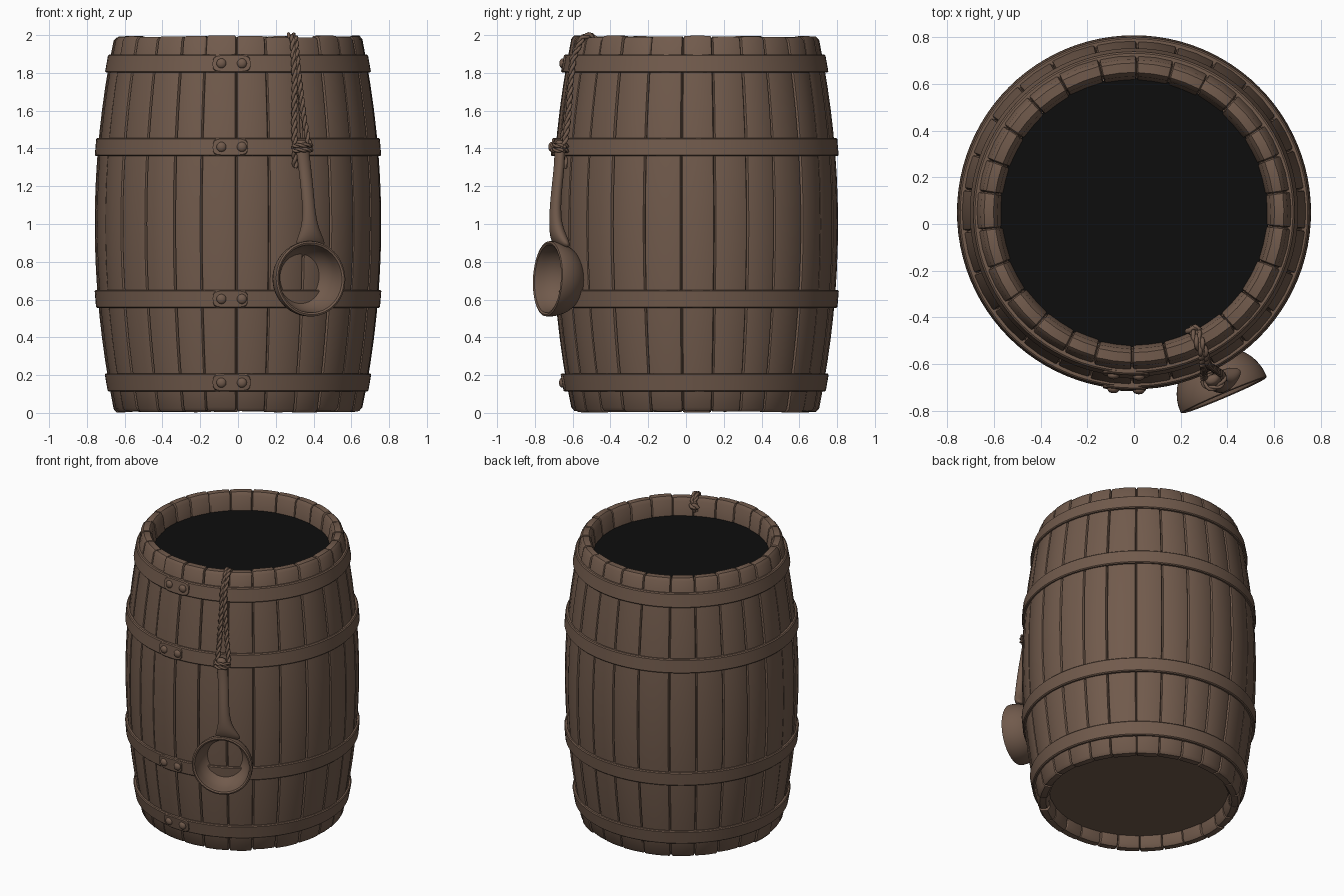
import bpy, bmesh, math, random
from mathutils import Vector, Matrix

if "Cube" in bpy.data.objects:
    bpy.data.objects.remove(bpy.data.objects["Cube"])

random.seed(4)
CY = 0.05                      # barrel axis in y
FRONT = -math.pi / 2


def material(name, col):
    m = bpy.data.materials.new(name)
    m.diffuse_color = (*col, 1)
    m.use_nodes = True
    m.node_tree.nodes["Principled BSDF"].inputs["Base Color"].default_value = m.diffuse_color
    return m


WOOD = material("brown_wood", (0.165, 0.103, 0.072))
DARK = material("black_water", (0.004, 0.004, 0.004))


def finish(name, bm, mat=WOOD, angle=35):
    bmesh.ops.recalc_face_normals(bm, faces=bm.faces)
    me = bpy.data.meshes.new(name)
    bm.to_mesh(me)
    bm.free()
    me.materials.append(mat)
    ob = bpy.data.objects.new(name, me)
    bpy.context.collection.objects.link(ob)
    bpy.ops.object.select_all(action='DESELECT')
    ob.select_set(True)
    bpy.context.view_layer.objects.active = ob
    bpy.ops.object.shade_smooth_by_angle(angle=math.radians(angle))
    return ob


def skin(bm, rings, wrap_rings=False, wrap_section=True):
    """Quads between successive rings of equal length."""
    vs = [[bm.verts.new(p) for p in r] for r in rings]
    n, k = len(vs), len(vs[0])
    for i in range(n if wrap_rings else n - 1):
        for j in range(k if wrap_section else k - 1):
            a, b = vs[i], vs[(i + 1) % n]
            bm.faces.new((a[j], a[(j + 1) % k], b[(j + 1) % k], b[j]))
    return vs


def polar(r, a, z):
    return Vector((r * math.cos(a), CY + r * math.sin(a), z))


def bulge(z):
    return 0.755 - 0.105 * (z - 1) ** 2


# Staves: lathe with a groove at every joint; profile = r, z, inward direction
prof = [(0.575, 0.09, 1, 0), (0.583, 0.03, 1, 0), (0.60, 0.008, 0, 1), (0.64, 0.008, 0, 1)]
for i in range(17):
    z = 0.025 + 1.95 * i / 16
    prof.append((bulge(z), z, -1, 0))
prof += [(0.64, 1.992, 0, -1), (0.60, 1.992, 0, -1), (0.583, 1.97, 1, 0), (0.568, 1.86, 1, 0)]
N = 26
joints = [FRONT + math.tau * (i + random.uniform(-0.1, 0.1)) / N for i in range(N)]
joints.append(joints[0] + math.tau)
rings = []
for a0, a1 in zip(joints, joints[1:]):
    dr, dz = random.uniform(-0.003, 0.003), random.uniform(-0.006, 0.006)
    e = 0.009
    for a, g in ((a0, 0.016), (a0 + e, 0.002), (a0 + 2 * e, 0), ((a0 + a1) / 2, -0.001),
                 (a1 - 2 * e, 0), (a1 - e, 0.002)):
        ring = []
        for r, z, nr, nz in prof:
            end = dz if (z > 1.9 or z < 0.05) else 0
            ring.append(polar(r + dr + nr * g, a, z + nz * g + end))
        rings.append(ring)
bm = bmesh.new()
skin(bm, rings, wrap_rings=True, wrap_section=False)
finish("staves", bm)


# Barrel ends: dark water surface on top, wooden head below
def disc(name, z, r, mat):
    bm = bmesh.new()
    bmesh.ops.create_circle(bm, cap_ends=True, segments=72, radius=r,
                            matrix=Matrix.Translation((0, CY, z)))
    return finish(name, bm, mat)


disc("water_surface", 1.87, 0.578, DARK)
disc("bottom_head", 0.085, 0.585, WOOD)


# Hoops, overlap plates and rivets
def section(a, zc, h, base, t):
    b = 0.006
    pts = [(-h, base - 0.015), (-h, base + t - b), (-h + b, base + t),
           (h - b, base + t), (h, base + t - b), (h, base - 0.015)]
    return [polar(bulge(zc + dz) + r, a, zc + dz) for dz, r in pts]


for zc, label in ((1.85, "top"), (1.408, "upper"), (0.603, "lower"), (0.16, "bottom")):
    bm = bmesh.new()
    skin(bm, [section(math.tau * i / 96, zc, 0.048, 0, 0.017) for i in range(96)], wrap_rings=True)
    finish(label + "_hoop", bm)

    bm = bmesh.new()
    R = bulge(zc)
    lo, hi = -0.13 / R, 0.05 / R + (0.02 if zc in (1.85, 0.16) else 0)
    cols = []
    for i in range(25):
        s = -math.cos(math.pi * i / 24)
        h = 0.012 + 0.036 * (1 - abs(s) ** 6) ** 0.5
        cols.append(section(FRONT + (lo + hi) / 2 + s * (hi - lo) / 2, zc, h, 0.013, 0.012))
    ends = skin(bm, cols)
    bm.faces.new(ends[0])
    bm.faces.new(ends[-1])
    finish(label + "_hoop_plate", bm)

    bm = bmesh.new()
    for x in (-0.085, 0.02):
        p = polar(R + 0.025, FRONT + x / R, zc)
        bmesh.ops.create_uvsphere(bm, u_segments=16, v_segments=10, radius=0.026,
                                  matrix=Matrix.Translation(p) @ Matrix.Diagonal((1, 0.65, 1, 1)))
    finish(label + "_hoop_rivets", bm)

# Ladle bowl: hemispherical shell facing outwards
n = Vector((0.39, -0.92, 0.05)).normalized()
u = Vector((0.92, 0.39, 0)).normalized()
w = n.cross(u)
centre = Vector((0.382, -0.725, 0.71))
shell = []
for i in range(1, 13):
    t = math.pi / 2 * i / 12
    shell.append((0.2 * math.sin(t), -0.195 * math.cos(t)))
shell += [(0.199, 0.008), (0.19, 0.012), (0.18, 0.007)]
for i in range(11, 0, -1):
    t = math.pi / 2 * i / 12
    shell.append((0.176 * math.sin(t), -0.168 * math.cos(t)))
bm = bmesh.new()
rows = [[centre + u * (r * math.cos(a)) + w * (r * math.sin(a)) + n * d
         for a in (math.tau * j / 48 for j in range(48))] for r, d in shell]
vs = skin(bm, rows)
bm.faces.new(vs[0])
bm.faces.new(vs[-1])
finish("ladle_bowl", bm, angle=50)

# Ladle handle: oval sections (x, y, z, half width, half depth)
path = [(0.334, -0.665, 1.445, 0.014, 0.01), (0.336, -0.668, 1.435, 0.034, 0.024),
        (0.342, -0.669, 1.39, 0.038, 0.027), (0.352, -0.670, 1.31, 0.036, 0.028),
        (0.365, -0.683, 1.20, 0.036, 0.028), (0.375, -0.693, 1.08, 0.035, 0.03),
        (0.380, -0.690, 0.99, 0.046, 0.035), (0.383, -0.672, 0.925, 0.075, 0.045),
        (0.383, -0.650, 0.87, 0.10, 0.03)]
bm = bmesh.new()
rows = [[Vector((x, y, z)) + u * (a * math.cos(t)) + n * (b * math.sin(t))
         for t in (math.tau * j / 12 for j in range(12))] for x, y, z, a, b in path]
vs = skin(bm, rows)
bm.faces.new(vs[0])
bm.faces.new(vs[-1])
handle = finish("ladle_handle", bm, angle=80)
handle.modifiers.new("smooth", 'SUBSURF').levels = 2
handle.modifiers["smooth"].render_levels = 2


# Rope: two strands twisted round a path
def rope(name, pts, thick=0.010):
    pts = [Vector(p) for p in pts]
    samples, dist = [], 0.0
    for a, b in zip(pts, pts[1:]):
        d = (b - a).length
        steps = max(2, int(d / 0.009))
        t = (b - a).normalized()
        s1 = t.cross(Vector((0.31, 0.2, 0.93)) if abs(t.z) < 0.8 else n).normalized()
        s2 = t.cross(s1)
        for i in range(steps):
            samples.append((a.lerp(b, i / steps), s1, s2, dist + d * i / steps))
        dist += d
    cu = bpy.data.curves.new(name, 'CURVE')
    cu.dimensions = '3D'
    cu.bevel_depth = thick
    cu.bevel_resolution = 1
    cu.use_fill_caps = True
    cu.materials.append(WOOD)
    for ph in (0, math.pi):
        sp = cu.splines.new('POLY')
        sp.points.add(len(samples) - 1)
        for q, (p, s1, s2, d) in zip(sp.points, samples):
            an = d * math.tau / 0.09 + ph
            q.co = (*(p + (s1 * math.cos(an) + s2 * math.sin(an)) * thick * 0.75), 1)
        sp.use_smooth = True
    bpy.context.collection.objects.link(bpy.data.objects.new(name, cu))


rope("rope_left", [(0.25, -0.465, 1.90), (0.255, -0.465, 1.97), (0.27, -0.51, 2.0), (0.29, -0.555, 1.985),
                   (0.295, -0.60, 1.88), (0.30, -0.615, 1.75), (0.298, -0.635, 1.55),
                   (0.30, -0.66, 1.41), (0.302, -0.63, 1.29)])
rope("rope_right", [(0.26, -0.46, 1.92), (0.275, -0.465, 1.97), (0.29, -0.51, 2.0), (0.305, -0.55, 1.985),
                    (0.312, -0.595, 1.88), (0.325, -0.61, 1.75), (0.35, -0.625, 1.55),
                    (0.372, -0.64, 1.44), (0.385, -0.655, 1.39)])
for k, z in enumerate((1.415, 1.39)):
    loop = [Vector((0.342, -0.668, z)) + u * (0.046 * math.cos(t)) + n * (0.035 * math.sin(t))
            for t in (math.tau * j / 14 for j in range(15))]
    rope("handle_wrap_%d" % (k + 1), loop, 0.008)
rope("rim_knot", [(0.235, -0.465, 1.93), (0.25, -0.445, 1.945), (0.275, -0.45, 1.94),
                  (0.27, -0.475, 1.92), (0.24, -0.47, 1.90)], 0.012)
